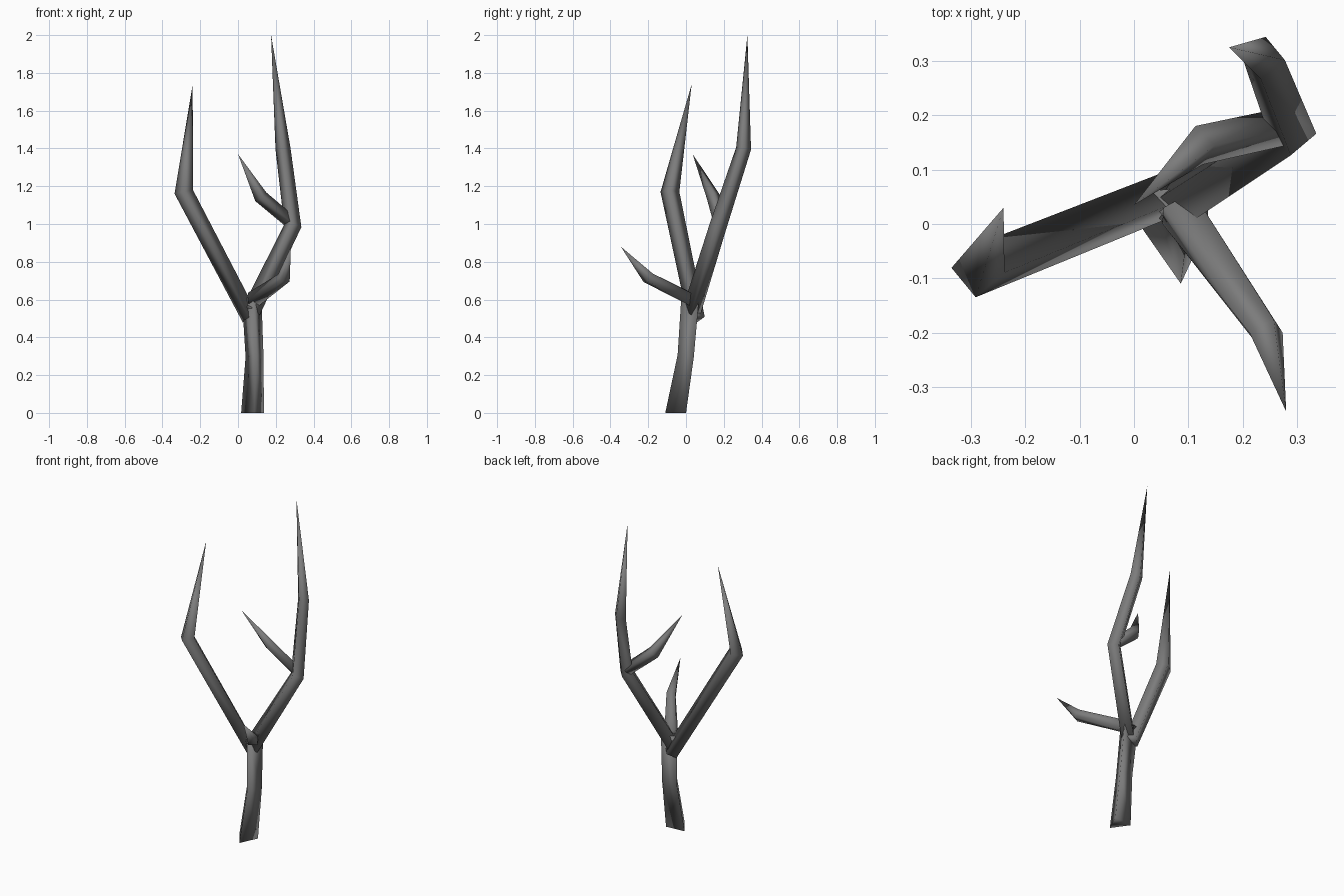
import bpy, bmesh, math
from mathutils import Vector

cube = bpy.data.objects.get("Cube")
if cube:
    bpy.data.objects.remove(cube, do_unlink=True)

bark = bpy.data.materials.new("grey_bark")
bark.use_nodes = True
colour = (0.2, 0.2, 0.2, 1)
bark.diffuse_color = colour
bark.node_tree.nodes["Principled BSDF"].inputs["Base Color"].default_value = colour


def limb(name, path, sides, turn=0, flat_base=False):
    """Loft a faceted tube along (x, y, z, radius) stations; radius 0 makes a point."""
    bm = bmesh.new()
    pts = [Vector(p[:3]) for p in path]
    rings = []
    for i, (p, station) in enumerate(zip(pts, path)):
        r = station[3]
        if r == 0:
            rings.append([bm.verts.new(p)])
            continue
        before = (p - pts[i - 1]).normalized() if i else Vector()
        after = (pts[i + 1] - p).normalized() if i + 1 < len(pts) else Vector()
        axis = (before + after).normalized()
        if i == 0 and flat_base:
            axis = Vector((0, 0, 1))
        v = Vector((0, 1, 0))
        v = (v - axis * v.dot(axis)).normalized()
        u = v.cross(axis)
        ring = []
        for k in range(sides):
            a = math.radians(turn) + math.tau * k / sides
            ring.append(bm.verts.new(p + r * (u * math.sin(a) + v * math.cos(a))))
        rings.append(ring)
    for low, high in zip(rings, rings[1:]):
        for k in range(sides):
            n = (k + 1) % sides
            if len(high) == 1:
                bm.faces.new((low[k], low[n], high[0]))
            else:
                bm.faces.new((low[k], low[n], high[n], high[k]))
    for end in (rings[0], rings[-1]):
        if len(end) > 2:
            bm.faces.new(end)
    bmesh.ops.recalc_face_normals(bm, faces=bm.faces)
    mesh = bpy.data.meshes.new(name)
    bm.to_mesh(mesh)
    bm.free()
    mesh.materials.append(bark)
    mesh.shade_smooth()
    obj = bpy.data.objects.new(name, mesh)
    bpy.context.collection.objects.link(obj)


# Trunk
limb("trunk", [(0.08, -0.04, 0, 0.07), (0.09, 0.01, 0.3, 0.055),
               (0.075, 0.035, 0.61, 0.06)], 3, 175, True)

# Two main forks
limb("tall_branch", [(0.07, 0.03, 0.54, 0.05), (0.29, 0.17, 0.99, 0.046),
                     (0.238, 0.305, 1.4, 0.04), (0.175, 0.325, 2.0, 0)], 4, 5)
limb("short_branch", [(0.065, 0.055, 0.5, 0.045), (-0.287, -0.085, 1.17, 0.05),
                      (-0.24, 0.03, 1.74, 0)], 4, 5)

# Side twigs
limb("upper_twig", [(0.28, 0.18, 1.01, 0.035), (0.12, 0.145, 1.145, 0.037),
                    (0, 0.035, 1.37, 0)], 4)
limb("lower_twig", [(0.08, 0.03, 0.6, 0.045), (0.243, -0.2, 0.715, 0.036),
                    (0.28, -0.345, 0.88, 0)], 4)
